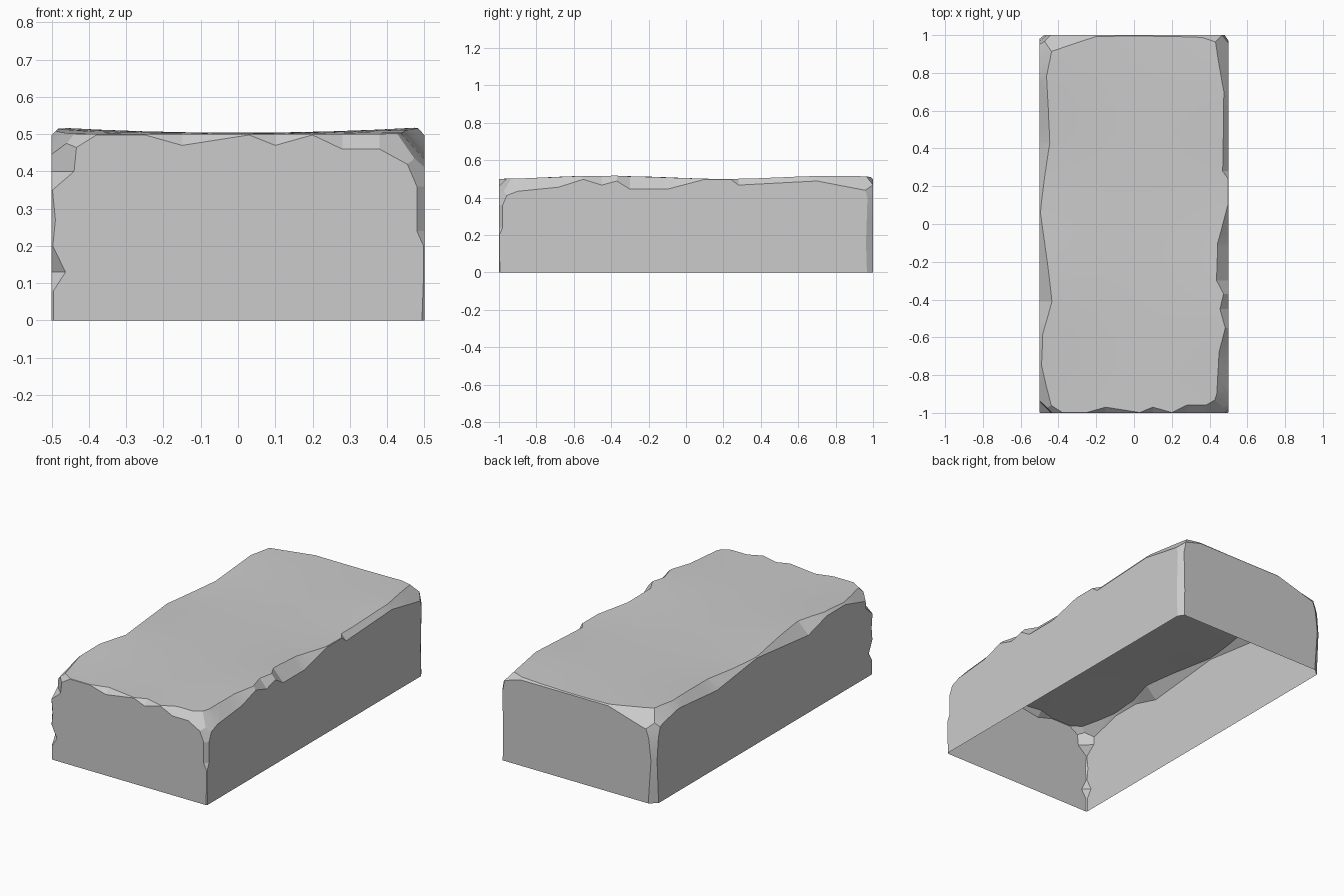
import bpy, bmesh, math
from mathutils import Vector

if "Cube" in bpy.data.objects:
    bpy.data.objects.remove(bpy.data.objects["Cube"], do_unlink=True)

stone = bpy.data.materials.new("grey_stone")
stone.use_nodes = True
COLOUR = (0.6, 0.6, 0.6, 1)
stone.diffuse_color = COLOUR
stone.node_tree.nodes["Principled BSDF"].inputs["Base Color"].default_value = COLOUR

RIGHT, BACK, UP = Vector((1, 0, 0)), Vector((0, 1, 0)), Vector((0, 0, 1))
LEFT, FRONT, DOWN = -RIGHT, -BACK, -UP
HALF_WIDTH, HEIGHT = 0.5, 0.5


def add_object(name, bm):
    mesh = bpy.data.meshes.new(name)
    bm.to_mesh(mesh)
    bm.free()
    ob = bpy.data.objects.new(name, mesh)
    bpy.context.collection.objects.link(ob)
    return ob


def top_height(x, y):
    # Worn top: flat along the middle, undulating along the long sides
    wave = 0.5 + 0.5 * math.sin(5 * y - 2.6)
    side = (x / HALF_WIDTH) ** 2
    return HEIGHT + wave * (0.004 + 0.015 * side)


# Solid block with a worn top
bm = bmesh.new()
bmesh.ops.create_grid(bm, x_segments=8, y_segments=16, size=1)
for v in bm.verts:
    v.co.x *= HALF_WIDTH
extruded = bmesh.ops.extrude_face_region(bm, geom=bm.faces[:])["geom"]
bottom = [g for g in extruded if isinstance(g, bmesh.types.BMVert)]
for v in bm.verts:
    v.co.z = top_height(v.co.x, v.co.y)
for v in bottom:
    v.co.z = 0
bmesh.ops.recalc_face_normals(bm, faces=bm.faces)
block = add_object("stone_block", bm)
block.data.materials.append(stone)


def chip_edge(name, u, v, ratio, stations):
    """Ragged chamfer on the edge that u and v lead away from.

    Each station is (place along the edge, inset along u);
    the inset along v is that times the ratio."""
    along = Vector(abs(c) for c in u.cross(v))
    origin = -(u + v)
    origin.x *= HALF_WIDTH
    origin.z *= HEIGHT
    bm = bmesh.new()
    rings = []
    for place, inset in stations:
        a = max(inset, 0.002)
        b = a * ratio
        edge = origin + along * place
        overshoot = (u * a - v * b).normalized() / 4
        section = (edge + u * a + overshoot, edge + v * b - overshoot, edge - (u + v) / 2)
        rings.append([bm.verts.new(p) for p in section])
    for r, s in zip(rings, rings[1:]):
        for i in range(3):
            bm.faces.new((r[i - 1], r[i], s[i], s[i - 1]))
    bm.faces.new(rings[0])
    bm.faces.new(rings[-1])
    bmesh.ops.triangulate(bm, faces=bm.faces[:])
    bmesh.ops.recalc_face_normals(bm, faces=bm.faces)
    cutter = add_object(name, bm)
    cutter.hide_render = True
    mod = block.modifiers.new(name, "BOOLEAN")
    mod.operation, mod.solver, mod.object = "DIFFERENCE", "EXACT", cutter
    return cutter


cutters = [
    # Chips around the rim of the top
    chip_edge("front_rim_chips", BACK, DOWN, 1, [
        (-.6, .14), (-.38, 0), (-.25, 0), (-.15, .03), (.03, 0),
        (.1, .03), (.2, 0), (.28, .04), (.38, .04), (.6, .16)]),
    chip_edge("back_rim_chips", FRONT, DOWN, 1, [
        (-.6, .09), (-.43, .07), (-.2, 0), (.36, 0), (.6, .07)]),
    chip_edge("right_rim_chips", LEFT, DOWN, 1.1, [
        (-1.1, .13), (-.9, .06), (-.68, .04), (-.55, 0), (-.45, .03), (-.37, .01),
        (-.3, .05), (-.1, .05), (.1, 0), (.24, 0), (.28, .03), (.7, .01), (1.1, .08)]),
    chip_edge("left_rim_chips", RIGHT, DOWN, 1, [
        (-1.1, .1), (-.75, 0), (-.58, 0), (-.41, .05), (.06, 0),
        (.43, .05), (.78, .02), (.92, .05), (1.1, .12)]),
    # Chips down the upright corners
    chip_edge("front_right_chips", LEFT, BACK, 1, [
        (-.1, .01), (.12, 0), (.2, 0), (.24, .02), (.36, .02), (.43, .05), (.6, .16)]),
    chip_edge("front_left_chips", RIGHT, BACK, 1, [
        (-.1, .005), (.08, .005), (.13, .037), (.2, .003), (.27, .01),
        (.35, 0), (.4, .06), (.6, .08)]),
    chip_edge("back_right_chips", LEFT, FRONT, 1.5, [
        (-.1, .02), (.16, .025), (.4, .02), (.6, .06)]),
    chip_edge("back_left_chips", RIGHT, FRONT, .8, [
        (-.1, .05), (.25, .025), (.38, .04), (.6, .12)]),
]

# Bake the chips and open the underside
depsgraph = bpy.context.evaluated_depsgraph_get()
baked = bpy.data.meshes.new_from_object(block.evaluated_get(depsgraph))
block.modifiers.clear()
block.data = baked
for cutter in cutters:
    bpy.data.objects.remove(cutter, do_unlink=True)

bm = bmesh.new()
bm.from_mesh(baked)
underside = [f for f in bm.faces if all(v.co.z < 0.001 for v in f.verts)]
bmesh.ops.delete(bm, geom=underside, context="FACES")
for f in bm.faces:
    f.material_index = 0
bm.to_mesh(baked)
bm.free()
baked.materials.clear()
baked.materials.append(stone)

bpy.ops.object.select_all(action="DESELECT")
block.select_set(True)
bpy.context.view_layer.objects.active = block
bpy.ops.object.shade_smooth_by_angle(angle=math.radians(15))
